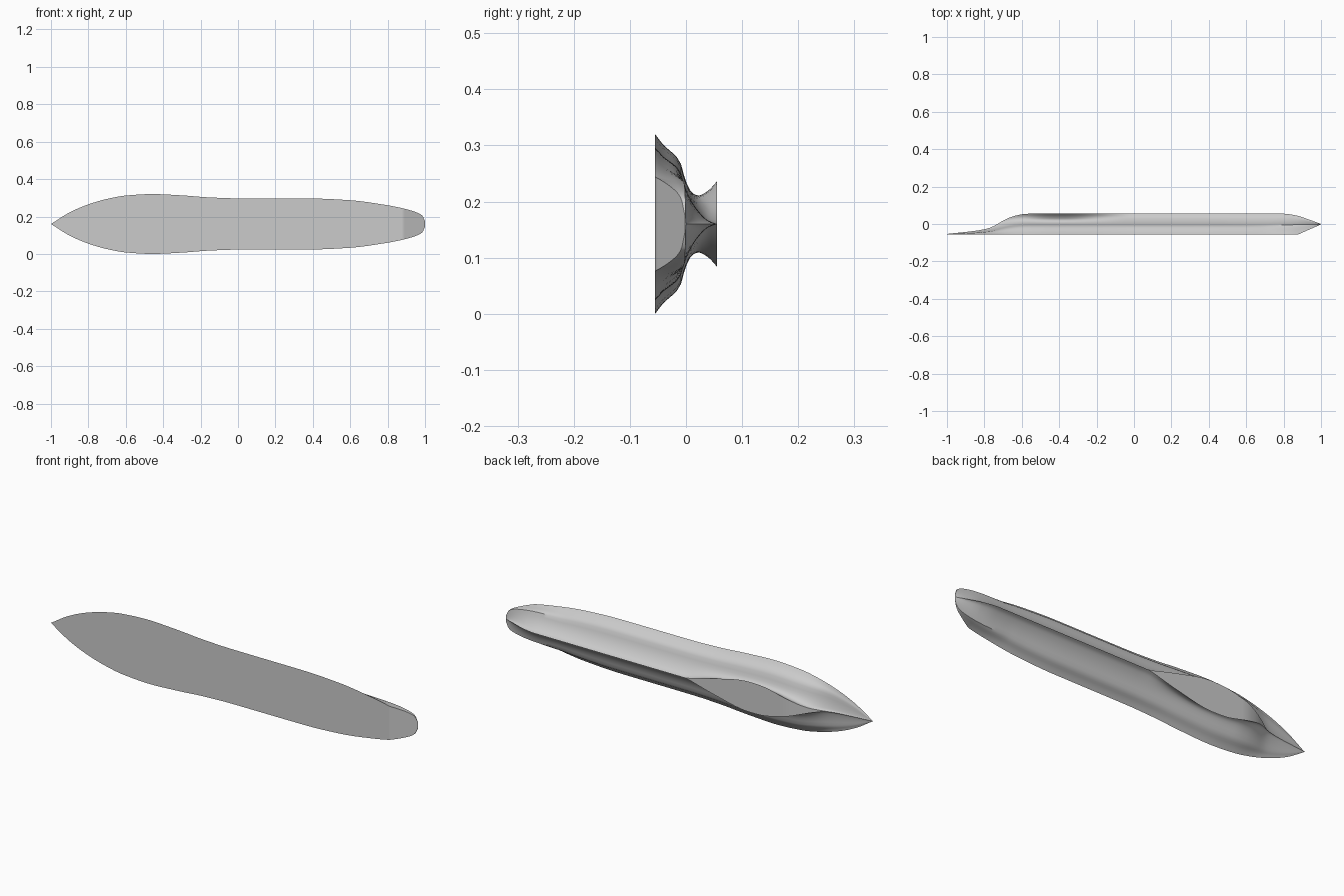
import bpy, bmesh, math

cube = bpy.data.objects.get("Cube")
if cube:
    bpy.data.objects.remove(cube, do_unlink=True)

CENTRE = 0.16
BOW_EDGE = 0.88


def curve(points, x):
    """Smooth curve through points that never overshoots them."""
    n = len(points)
    x = min(max(x, points[0][0]), points[-1][0])
    secant = [(points[i + 1][1] - points[i][1]) / (points[i + 1][0] - points[i][0])
              for i in range(n - 1)]

    def slope(i):
        if i == 0 or i == n - 1:
            return secant[min(i, n - 2)]
        a, b = secant[i - 1], secant[i]
        return 2 * a * b / (a + b) if a * b > 0 else 0

    i = next(k for k in range(n - 1) if x <= points[k + 1][0])
    h = points[i + 1][0] - points[i][0]
    t = (x - points[i][0]) / h
    return (points[i][1] * (1 + 2 * t) * (1 - t) ** 2
            + points[i + 1][1] * t * t * (3 - 2 * t)
            + h * t * (1 - t) * (slope(i) * (1 - t) - slope(i + 1) * t))


# Lengthwise profiles: outline half width, keel depth, flared pad strength
WIDTH = [(-1, 0), (-.9, .062), (-.8, .105), (-.7, .134), (-.6, .152), (-.46, .16),
         (-.3, .153), (-.15, .142), (0, .137), (.4, .136), (.6, .127), (.8, .1),
         (.88, .084), (.96, .06), (.985, .045), (1, .015)]
KEEL = [(-1, -.053), (-.84, -.035), (-.77, -.02), (-.73, 0), (-.7, .018),
        (-.64, .043), (-.57, .055), (.8, .055), (.87, .045), (.94, .022), (1, 0)]
FLARE = [(-.76, 0), (-.7, .18), (-.58, .65), (-.45, .97), (-.38, 1), (-.2, .6), (-.04, 0)]

# Cross sections as (depth fraction, width fraction)
PLAIN = [(0, 1), (.15, .87), (.27, .8), (.4, .7), (.47, .52), (.55, .36),
         (.7, .17), (.85, .05), (1, 0)]
PAD = [(0, 1), (.15, .87), (.27, .8), (.4, .7), (.5, .47), (.6, .35),
       (.7, .32), (.85, .37), (1, .48)]
CHINE = .42
ROWS = [i * CHINE / 6 for i in range(6)] + [CHINE + i * (1 - CHINE) / 12 for i in range(13)]


def half_section(x):
    width, keel, flare = curve(WIDTH, x), curve(KEEL, x), curve(FLARE, x)
    bow = max(0, (x - BOW_EDGE) / (1 - BOW_EDGE))
    rim = -.055 + .053 * bow
    chine = -.055 + CHINE * (min(keel, .055) + .055)
    if x > .6:
        chine = -.009 + .008 * (x - .6) / .4
    fullness = max(0, (x - .7) / .3)
    points = []
    for v in ROWS:
        part = curve(PLAIN, v) * (1 - flare) + curve(PAD, v) * flare
        if v <= CHINE:
            y = rim + (chine - rim) * v / CHINE
            part += (1 - part) * fullness
        else:
            s = (v - CHINE) / (1 - CHINE)
            y = chine + (keel - chine) * s
            part += (1 - s) ** 2 * fullness * (1 - curve(PLAIN, CHINE))
        points.append((y, part * width))
    return points


# Hull: sections skinned along the length, mirrored top to bottom
steps = 100
stations = sorted([-math.cos(math.pi * i / steps) for i in range(steps + 1)] + [BOW_EDGE])
bm = bmesh.new()
rings = []
for x in stations:
    half = half_section(x)
    loop = [(y, w) for y, w in half] + [(y, -w) for y, w in reversed(half)]
    rings.append([bm.verts.new((x, y, CENTRE + w)) for y, w in loop])
for a, b in zip(rings, rings[1:]):
    for i in range(len(a)):
        j = (i + 1) % len(a)
        bm.faces.new((a[i], a[j], b[j], b[i]))
bm.faces.new(rings[-1])
bmesh.ops.remove_doubles(bm, verts=bm.verts, dist=.00005)
bmesh.ops.dissolve_degenerate(bm, edges=bm.edges, dist=.00005)
bmesh.ops.recalc_face_normals(bm, faces=bm.faces)

mesh = bpy.data.meshes.new("hull")
bm.to_mesh(mesh)
bm.free()
hull = bpy.data.objects.new("hull", mesh)
bpy.context.collection.objects.link(hull)

# Plain grey finish
grey = bpy.data.materials.new("light_grey")
grey.use_nodes = True
colour = (.6, .6, .6, 1)
grey.diffuse_color = colour
grey.node_tree.nodes["Principled BSDF"].inputs["Base Color"].default_value = colour
mesh.materials.append(grey)

bpy.ops.object.select_all(action="DESELECT")
hull.select_set(True)
bpy.context.view_layer.objects.active = hull
bpy.ops.object.shade_smooth_by_angle(angle=math.radians(32))
